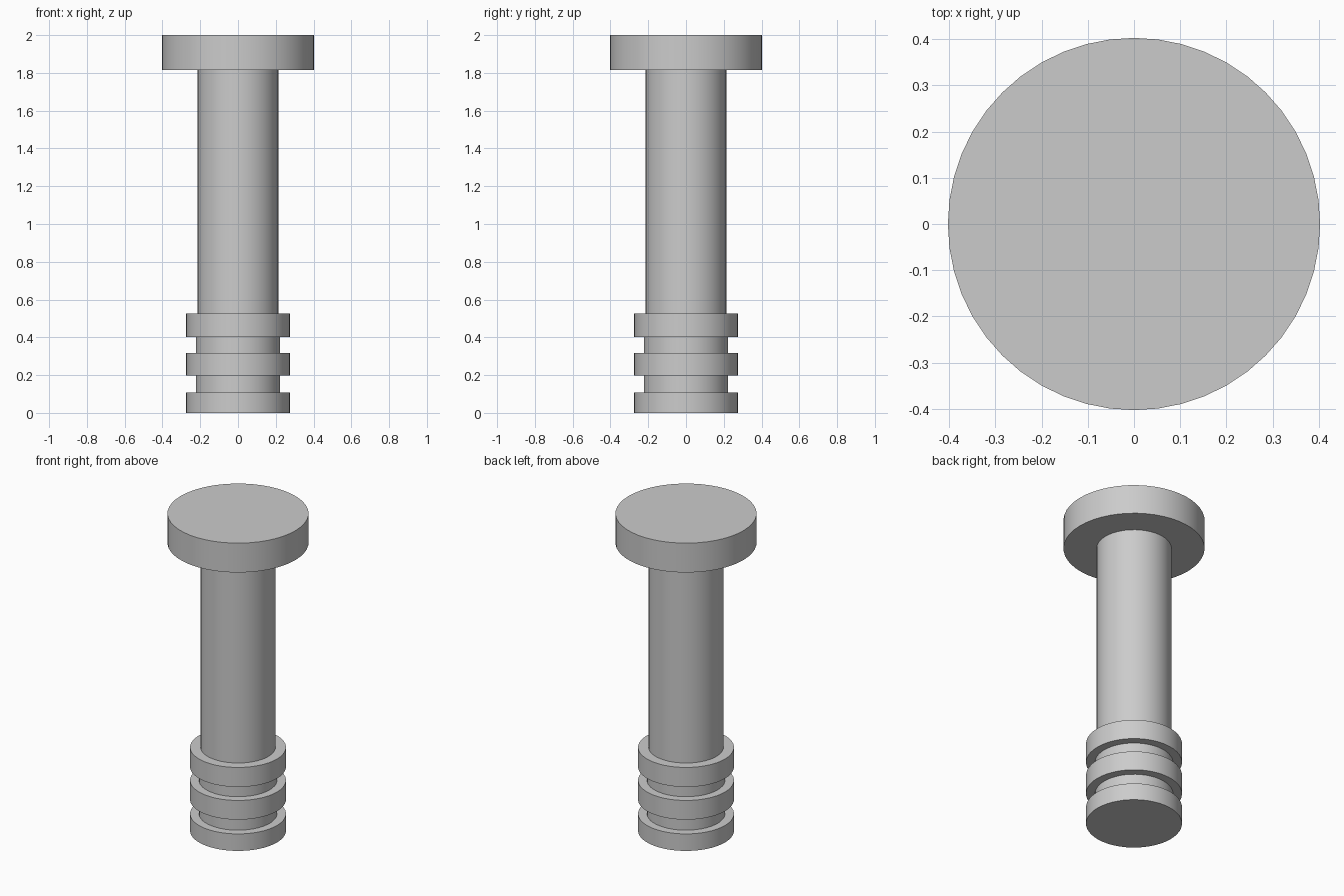
import bpy
import bmesh
from math import radians, tau

SEGMENTS = 48

cube = bpy.data.objects.get("Cube")
if cube:
    bpy.data.objects.remove(cube, do_unlink=True)

# Plain grey metal
grey = bpy.data.materials.new("grey_metal")
grey.use_nodes = True
colour = (0.6, 0.6, 0.6, 1)
grey.diffuse_color = colour
grey.node_tree.nodes["Principled BSDF"].inputs["Base Color"].default_value = colour

# Radius, bottom and top of each step, from the foot to the head
RING, GROOVE, SHAFT, HEAD = 0.274, 0.223, 0.214, 0.403
steps = [
    (RING, 0, 0.107),
    (GROOVE, 0.107, 0.197),
    (RING, 0.197, 0.318),
    (GROOVE, 0.318, 0.403),
    (RING, 0.403, 0.526),
    (SHAFT, 0.526, 1.815),
    (HEAD, 1.815, 2),
]

# Stepped half profile, closed on the axis at both ends
profile = [(0, 0)]
for radius, low, high in steps:
    profile += [(radius, low), (radius, high)]
profile.append((0, 2))

# Turn the profile into one solid pin
bm = bmesh.new()
verts = [bm.verts.new((r, 0, z)) for r, z in profile]
edges = [bm.edges.new(pair) for pair in zip(verts, verts[1:])]
bmesh.ops.spin(bm, geom=verts + edges, cent=(0, 0, 0), axis=(0, 0, 1),
               angle=tau, steps=SEGMENTS, use_merge=False)
bmesh.ops.remove_doubles(bm, verts=bm.verts[:], dist=0.0001)
bmesh.ops.recalc_face_normals(bm, faces=bm.faces[:])

mesh = bpy.data.meshes.new("grooved_pin")
bm.to_mesh(mesh)
bm.free()
mesh.materials.append(grey)
pin = bpy.data.objects.new("grooved_pin", mesh)
bpy.context.collection.objects.link(pin)

# Smooth round walls with crisp step edges
bpy.ops.object.select_all(action="DESELECT")
pin.select_set(True)
bpy.context.view_layer.objects.active = pin
bpy.ops.object.shade_smooth_by_angle(angle=radians(30))
